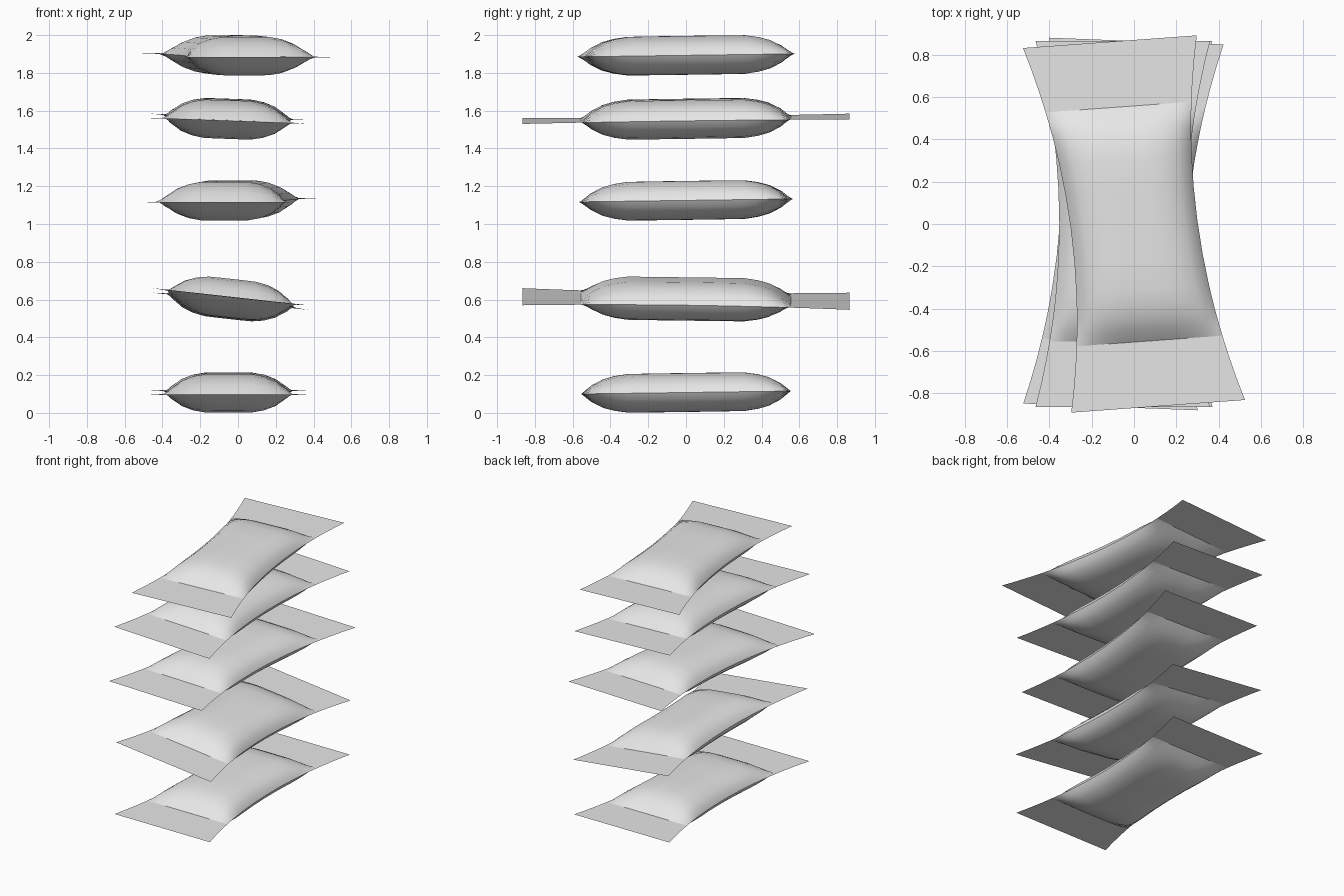
import bpy, bmesh
from math import radians
from mathutils import Matrix

cube = bpy.data.objects.get("Cube")
if cube:
    bpy.data.objects.remove(cube, do_unlink=True)

# One plain grey wrapper material
grey = bpy.data.materials.new("wrapper grey")
grey.use_nodes = True
grey.diffuse_color = (0.8, 0.8, 0.8, 1)
grey.node_tree.nodes["Principled BSDF"].inputs["Base Color"].default_value = (0.8, 0.8, 0.8, 1)

HEIGHT = 0.103
# (fraction of half width, bulge) and (distance along, bulge)
ACROSS = [(0, 1), (0.2, 1), (0.4, 0.99), (0.6, 0.88), (0.79, 0.66), (0.93, 0.34), (1, 0)]
ALONG = [(0, 1), (0.16, 1), (0.31, 0.99), (0.38, 0.89), (0.44, 0.73), (0.5, 0.43), (0.555, 0)]
FLAP = [(0.555, 0), (0.65, 0), (0.76, 0), (0.865, 0)]


def both_ways(profile):
    return [(-d, b) for d, b in reversed(profile[1:])] + profile


def half_width(y):
    return 0.3 + 0.15 * y * y


def add_sheet(bm, rows, side):
    """Grid of quads across the packet, bulging up (1) or down (-1)."""
    cols = both_ways(ACROSS)
    grid = [[bm.verts.new((u * half_width(y), y, side * HEIGHT * bu * by))
             for u, bu in cols] for y, by in rows]
    for a, b in zip(grid, grid[1:]):
        for i in range(len(cols) - 1):
            quad = [a[i], a[i + 1], b[i + 1], b[i]]
            bm.faces.new(quad if side > 0 else quad[::-1])


def make_packet(name, x, z, turn, tip, roll):
    bm = bmesh.new()
    # Pillow body
    add_sheet(bm, both_ways(ALONG), 1)
    add_sheet(bm, both_ways(ALONG), -1)
    # Flat sealed flaps at both ends
    add_sheet(bm, FLAP, 1)
    add_sheet(bm, [(-y, b) for y, b in reversed(FLAP)], 1)
    bmesh.ops.remove_doubles(bm, verts=bm.verts, dist=0.0001)
    # Turn on the stack, slightly skewed
    stretch = Matrix.Diagonal((1.35, 1, 1, 1))
    bm.transform(stretch @ Matrix.Rotation(radians(turn), 4, 'Z') @ stretch.inverted())
    mesh = bpy.data.meshes.new(name)
    bm.to_mesh(mesh)
    bm.free()
    mesh.materials.append(grey)
    obj = bpy.data.objects.new(name, mesh)
    bpy.context.collection.objects.link(obj)
    obj.location = (x, 0, z)
    obj.rotation_euler = (radians(tip), radians(roll), 0)
    bpy.ops.object.select_all(action='DESELECT')
    obj.select_set(True)
    bpy.context.view_layer.objects.active = obj
    bpy.ops.object.shade_smooth_by_angle(angle=radians(50))


# Stack of packets, from the bottom up
make_packet("packet_bottom", -0.05, 0.108, 0, 0.8, 0)
make_packet("packet_second", -0.04, 0.603, 0, -0.8, 6.3)
make_packet("packet_third", -0.05, 1.125, -3, 0.8, 0)
make_packet("packet_fourth", -0.053, 1.557, 0, 0.8, 2.1)
make_packet("packet_top", 0, 1.893, 5.6, 0.8, 0)
